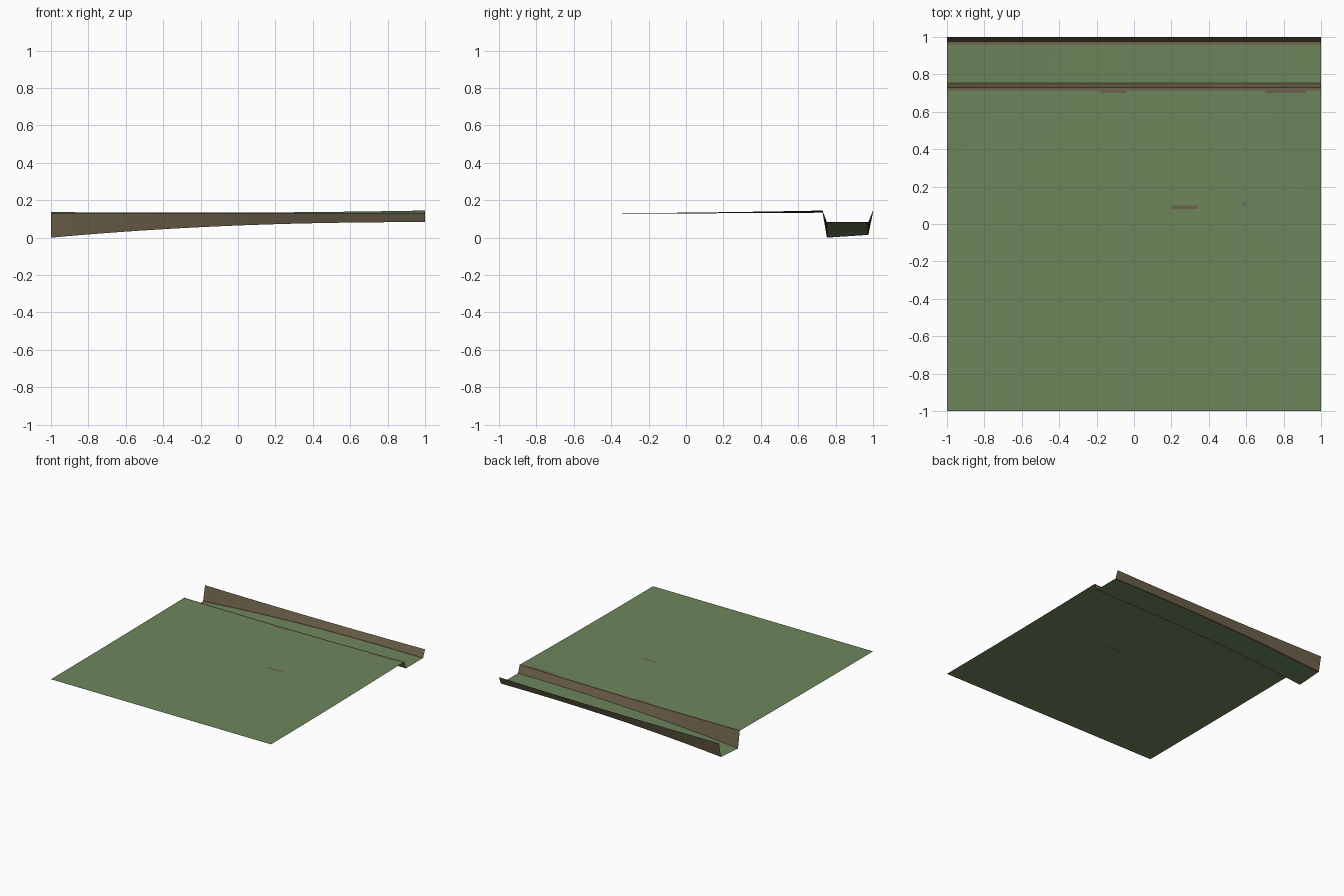
import bpy
import bmesh

cube = bpy.data.objects.get("Cube")
if cube:
    bpy.data.objects.remove(cube)


def make_material(name, color):
    mat = bpy.data.materials.new(name)
    mat.use_nodes = True
    mat.diffuse_color = color
    mat.node_tree.nodes["Principled BSDF"].inputs["Base Color"].default_value = color
    return mat


grass = make_material("grass green", (0.153, 0.238, 0.108, 1))
earth = make_material("earth brown", (0.156, 0.122, 0.072, 1))

LIP, FOOT, BACK_FOOT = 0.73, 0.753, 0.975
COLUMNS = 100


def rim(x):
    """Height of both ditch rims along the ditch."""
    return 0.134 + 0.007 * x * x + 0.004 * x


def ditch_floor(x, y):
    """The ditch deepens toward -x, and its back side is a little higher."""
    drop = (1 - x) / 2
    across = (y - FOOT) / (BACK_FOOT - FOOT)
    return 0.083 * (1 - drop ** 2.2) + 0.015 * drop * across


def height(x, y):
    if y <= LIP:
        return 0.128 + (rim(x) - 0.128) * ((y + 1) / (1 + LIP)) ** 2
    if y <= BACK_FOOT:
        return ditch_floor(x, y)
    return rim(x)


def is_earth(x, y):
    """Bare earth on the ditch walls, ragged rim spots and small patches."""
    if LIP < y < FOOT or y > 0.96:
        return True
    if 0.715 < y < LIP:
        return True
    if 0.7 < y < 0.715:
        return -0.18 < x < -0.04 or 0.7 < x < 0.92
    if 0.08 < y < 0.1:
        return 0.2 < x < 0.34
    if 0.1 < y < 0.115:
        return 0.575 < x < 0.6
    return False


# Rows across the ground and the ditch
rows = [-1 + 0.12 * i for i in range(9)]
rows += [0.08, 0.1, 0.115, 0.25, 0.4, 0.55, 0.65, 0.7, 0.715, LIP]
rows += [FOOT, 0.82, 0.89, 0.96, BACK_FOOT, 1.0]

# Ground sheet with the ditch
bm = bmesh.new()
xs = [-1 + 2 * i / COLUMNS for i in range(COLUMNS + 1)]
grid = [[bm.verts.new((x, y, height(x, y))) for x in xs] for y in rows]
for low, high in zip(grid, grid[1:]):
    for i in range(COLUMNS):
        face = bm.faces.new((low[i], low[i + 1], high[i + 1], high[i]))
        mid = face.calc_center_median()
        face.material_index = int(is_earth(mid.x, mid.y))

mesh = bpy.data.meshes.new("ground_with_ditch")
bm.to_mesh(mesh)
bm.free()
mesh.materials.append(grass)
mesh.materials.append(earth)
ground = bpy.data.objects.new("ground_with_ditch", mesh)
bpy.context.collection.objects.link(ground)

bpy.context.view_layer.objects.active = ground
ground.select_set(True)
bpy.ops.object.shade_smooth_by_angle()
